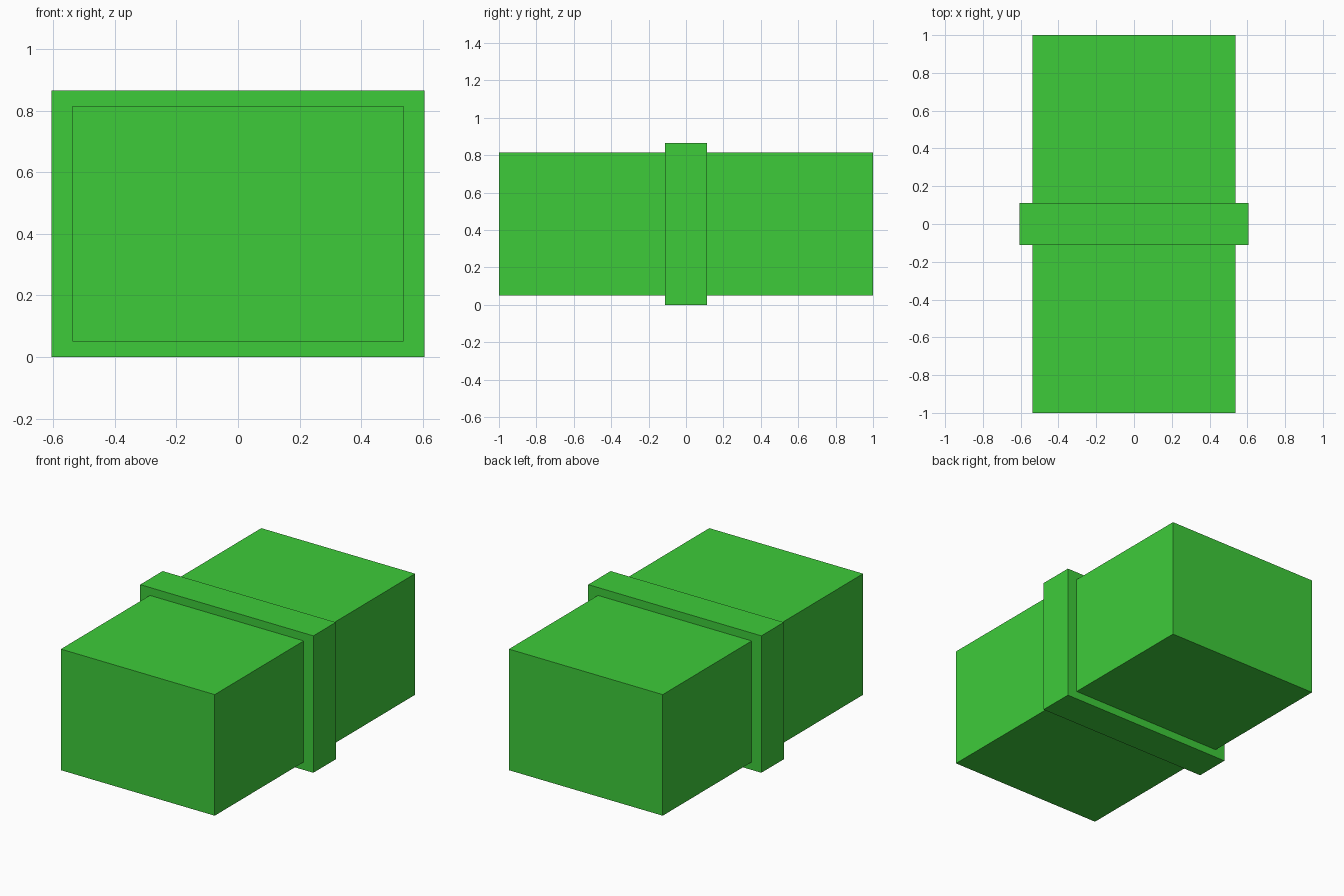
import bpy

if "Cube" in bpy.data.objects:
    bpy.data.objects.remove(bpy.data.objects["Cube"])

green = bpy.data.materials.new("green")
green.diffuse_color = (0.048, 0.6, 0.042, 1.0)
green.use_nodes = True
green.node_tree.nodes["Principled BSDF"].inputs["Base Color"].default_value = green.diffuse_color


def box(name, size, z):
    bpy.ops.mesh.primitive_cube_add(size=1, location=(0, 0, z))
    ob = bpy.context.object
    ob.name = name
    ob.scale = size
    bpy.ops.object.transform_apply(location=False, rotation=False, scale=True)
    ob.data.materials.append(green)
    return ob


# Long block running front to back
box("body", (1.075, 2.0, 0.765), 0.4325)
# Wider band wrapped around its middle
box("collar", (1.21, 0.224, 0.865), 0.4325)
